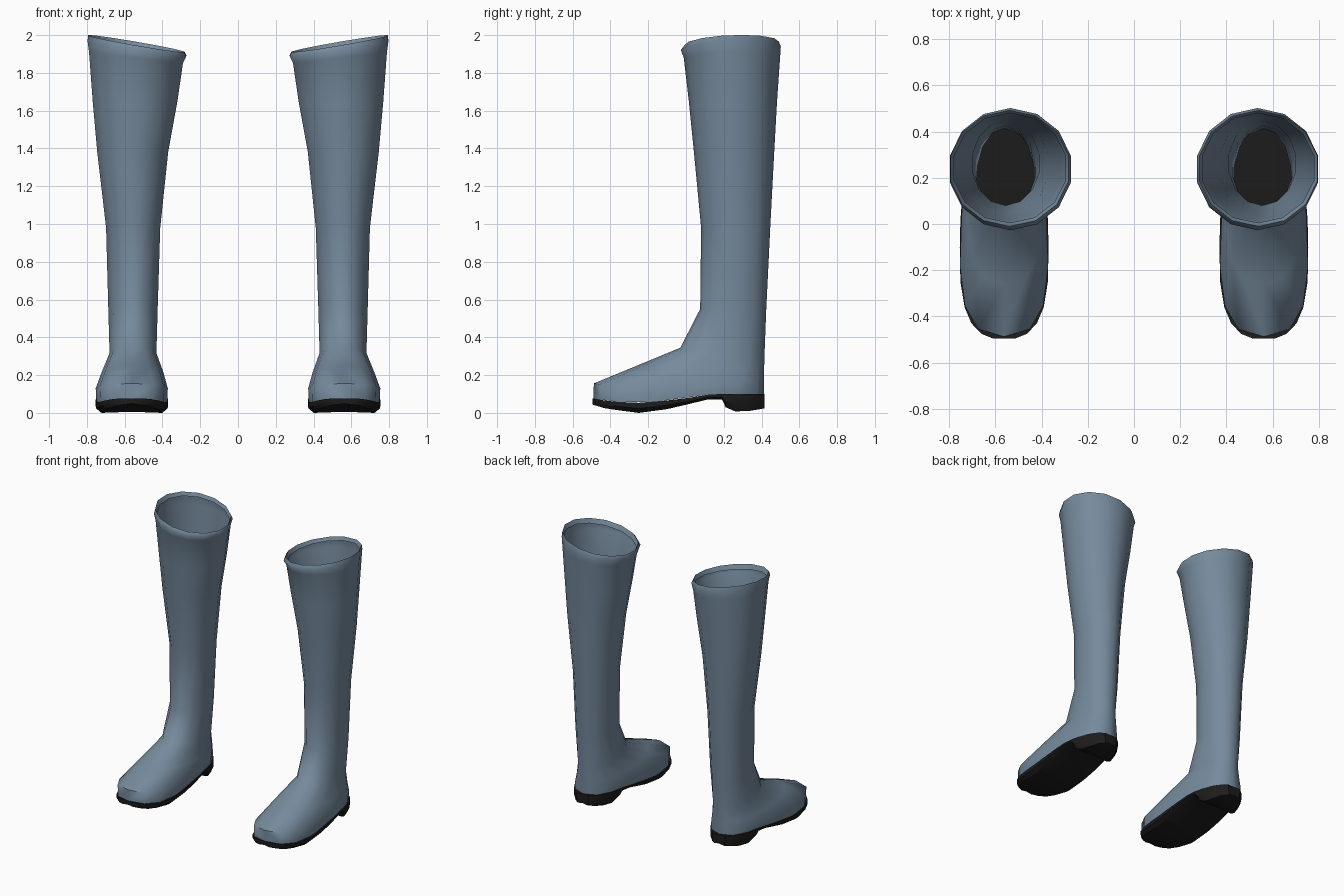
import bpy, bmesh, math

cube = bpy.data.objects.get("Cube")
if cube:
    bpy.data.objects.remove(cube, do_unlink=True)

SIDES = 14
FOOT_X, FOOT_Y = 0.562, -0.04
FOOT_HALF_W, FOOT_HALF_L = 0.187, 0.457
ROUND, TAPER = 0.75, 0.12


def material(name, rgb, rough):
    mat = bpy.data.materials.new(name)
    mat.use_nodes = True
    mat.diffuse_color = (*rgb, 1)
    bsdf = mat.node_tree.nodes["Principled BSDF"]
    bsdf.inputs["Base Color"].default_value = (*rgb, 1)
    bsdf.inputs["Roughness"].default_value = rough
    return mat


def power(value, exponent):
    return math.copysign(abs(value) ** exponent, value)


def interpolate(points, y):
    for (y0, z0), (y1, z1) in zip(points, points[1:]):
        if y <= y1:
            t = max(0, (y - y0) / (y1 - y0))
            return z0 + (z1 - z0) * t
    return points[-1][1]


def finish(bm, name, mat, angle):
    """Turn the left part into a mirrored, smooth shaded pair."""
    bmesh.ops.recalc_face_normals(bm, faces=bm.faces)
    mesh = bpy.data.meshes.new(name)
    bm.to_mesh(mesh)
    bm.free()
    mesh.materials.append(mat)
    obj = bpy.data.objects.new(name, mesh)
    bpy.context.collection.objects.link(obj)
    mirror = obj.modifiers.new("Other foot", 'MIRROR')
    mirror.use_axis = (True, False, False)
    mirror.use_mirror_merge = False
    bpy.ops.object.select_all(action='DESELECT')
    obj.select_set(True)
    bpy.context.view_layer.objects.active = obj
    bpy.ops.object.shade_smooth_by_angle(angle=math.radians(angle))
    return obj


def bridge(bm, rings, closed):
    for a, b in zip(rings, rings[1:]):
        n = len(a)
        for i in range(n if closed else n - 1):
            j = (i + 1) % n
            bm.faces.new((a[i], a[j], b[j], b[i]))


leather = material("blue grey leather", (0.18, 0.255, 0.335), 0.6)
rubber = material("black rubber", (0.012, 0.012, 0.012), 0.8)

# Height of the welt and of the tread along the foot: (y, z)
welt = [(-0.5, 0.078), (-0.4, 0.06), (-0.22, 0.052), (0, 0.077),
        (0.14, 0.1), (0.42, 0.1)]
tread = [(-0.5, 0.045), (-0.42, 0.022), (-0.25, 0.0), (-0.1, 0.02), (0.05, 0.055),
         (0.12, 0.072), (0.19, 0.072), (0.21, 0.03), (0.26, 0.008), (0.34, 0.01), (0.42, 0.025)]

# Boot upper, top to bottom:
# inner x, outer x, front y, back y, front z, back z, sideways tilt, foot shape 0-1
sections = [
    (0.29, 0.785, 0.005, 0.48, 1.91, 1.94, 0.045, 0),
    (0.277, 0.80, -0.01, 0.492, 1.945, 1.965, 0.045, 0),
    (0.267, 0.803, -0.027, 0.502, 1.92, 1.94, 0.04, 0),
    (0.285, 0.795, -0.012, 0.498, 1.88, 1.88, 0.03, 0),
    (0.315, 0.775, 0.015, 0.482, 1.65, 1.65, 0, 0),
    (0.365, 0.75, 0.042, 0.467, 1.38, 1.38, 0, 0),
    (0.408, 0.702, 0.08, 0.446, 0.98, 0.98, 0, 0),
    (0.422, 0.69, 0.075, 0.425, 0.55, 0.55, 0, 0),
    (0.43, 0.682, -0.03, 0.415, 0.345, 0.29, 0, 0.3),
    (0.395, 0.722, -0.26, 0.413, 0.25, 0.2, 0, 0.7),
    (0.373, 0.752, -0.488, 0.412, 0.156, 0.15, 0, 1),
    (0.376, 0.748, -0.49, 0.412, None, None, 0, 1),
]
bm = bmesh.new()
rings = []
for x0, x1, front, back, z_front, z_back, tilt, foot in sections:
    exponent = 1 + (ROUND - 1) * foot
    ring = []
    for i in range(SIDES):
        angle = math.tau * i / SIDES
        s, c = power(math.sin(angle), exponent), power(math.cos(angle), exponent)
        x = (x0 + x1) / 2 + (x1 - x0) / 2 * s * (1 + TAPER * foot * math.cos(angle))
        y = (front + back) / 2 - (back - front) / 2 * c
        if z_front is None:
            z = interpolate(welt, y)
        else:
            sag = 0.025 * foot * math.sin(angle) ** 2
            z = z_front + (z_back - z_front) * (1 - c) / 2 + tilt * s - sag
        ring.append(bm.verts.new((x, y, z)))
    rings.append(ring)
bridge(bm, rings, True)
finish(bm, "boot_upper", leather, 60)

# Sole with arch and heel block, lofted from toe to heel
stations = [-0.495, -0.475, -0.43, -0.36, -0.25, -0.1, 0.02, 0.12, 0.19, 0.21,
            0.26, 0.33, 0.38, 0.405, 0.416]
bm = bmesh.new()
rings = []
for y in stations:
    t = max(-1, min(1, (y - FOOT_Y) / FOOT_HALF_L))
    c = abs(t) ** (1 / ROUND)
    half = math.sqrt(max(0, 1 - c * c)) ** ROUND
    half *= FOOT_HALF_W * (1 - TAPER * math.copysign(c, t))
    half = max(half + 0.004, 0.05)
    top, low = interpolate(welt, y), interpolate(tread, y)
    mid = low + (top - low) * 0.45
    profile = [(-1, top), (-1, mid), (-0.85, low), (0, low + 0.006),
               (0.85, low), (1, mid), (1, top)]
    rings.append([bm.verts.new((FOOT_X + half * u, y, z)) for u, z in profile])
bridge(bm, rings, True)
for end in (rings[0], rings[-1]):
    bm.faces.new(end)
finish(bm, "boot_sole", rubber, 35)
